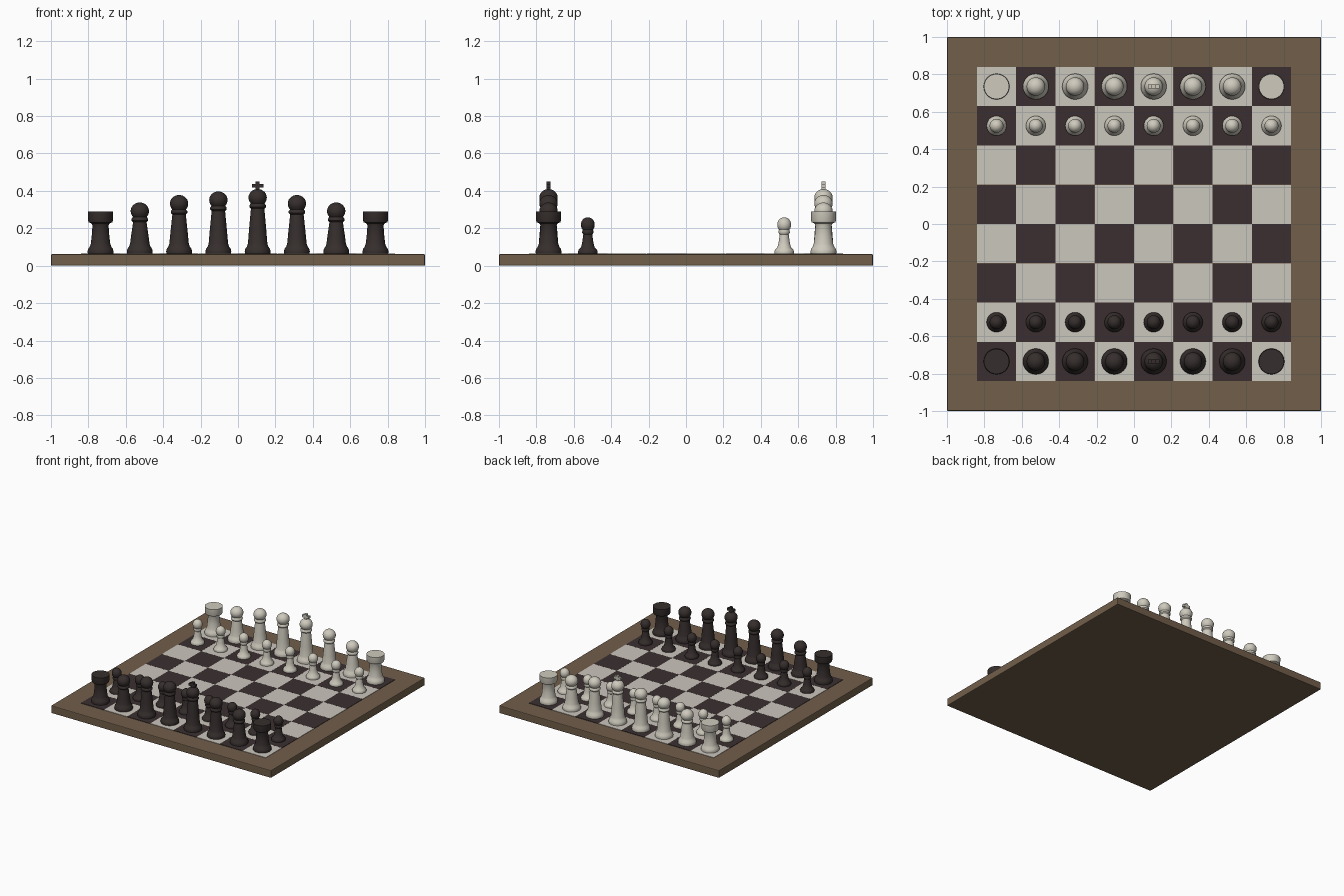
import bpy, bmesh, math

if "Cube" in bpy.data.objects:
    bpy.data.objects.remove(bpy.data.objects["Cube"])

def material(name, rgb):
    m = bpy.data.materials.new(name)
    m.diffuse_color = (*rgb, 1)
    m.use_nodes = True
    m.node_tree.nodes["Principled BSDF"].inputs["Base Color"].default_value = m.diffuse_color
    return m

BROWN = material("brown wood", (0.165, 0.112, 0.068))
LIGHT_SQ = material("light square", (0.60, 0.57, 0.51))
DARK_SQ = material("dark square", (0.043, 0.028, 0.030))
IVORY = material("ivory piece", (0.62, 0.59, 0.51))
EBONY = material("ebony piece", (0.036, 0.027, 0.026))

SQ, TOP = 0.21, 0.065

def finish(name, bm, mat, smooth=False):
    me = bpy.data.meshes.new(name)
    bmesh.ops.recalc_face_normals(bm, faces=bm.faces)
    bm.to_mesh(me)
    bm.free()
    me.materials.append(mat)
    ob = bpy.data.objects.new(name, me)
    bpy.context.collection.objects.link(ob)
    if smooth:
        bpy.context.view_layer.objects.active = ob
        ob.select_set(True)
        bpy.ops.object.shade_smooth_by_angle(angle=math.radians(40))
        ob.select_set(False)
    return ob

def add_box(bm, c, s):
    vs = bmesh.ops.create_cube(bm, size=1)["verts"]
    bmesh.ops.scale(bm, vec=s, verts=vs)
    bmesh.ops.translate(bm, vec=c, verts=vs)

def lathe(bm, profile, n=32):
    # profile: (radius, z) pairs; radius 0 closes to a point
    rings = []
    for r, z in profile:
        if r == 0:
            rings.append([bm.verts.new((0, 0, z))] * n)
        else:
            rings.append([bm.verts.new((r * math.cos(2 * math.pi * k / n),
                                        r * math.sin(2 * math.pi * k / n), z)) for k in range(n)])
    for a, b in zip(rings, rings[1:]):
        for k in range(n):
            q = (k + 1) % n
            bm.faces.new(list(dict.fromkeys((a[k], a[q], b[q], b[k]))))

def ball(r, zc, start, half):
    # rounded head from the angle 'start' up to the pole
    out = [(r * math.cos(a), zc + half * math.sin(a))
           for a in (start + (math.pi / 2 - start) * i / 10 for i in range(10))]
    return out + [(0, zc + half)]

BASE = [(0, TOP), (0.068, TOP), (0.069, 0.078), (0.066, 0.09), (0.057, 0.103), (0.052, 0.118)]

def tall(h):
    # shared shape of knight, bishop, queen and king
    n = h - 0.105
    body = [(0.046, 0.118 + (n - 0.118) * 0.4), (0.036, n),
            (0.044, n + 0.008), (0.044, n + 0.018), (0.037, n + 0.028)]
    return BASE + body + ball(0.049, h - 0.046, -0.6, 0.046)

ROOK = BASE + [(0.047, 0.16), (0.043, 0.215), (0.048, 0.226), (0.063, 0.232),
               (0.066, 0.24), (0.067, 0.289), (0, 0.289)]
PAWN = [(0, TOP), (0.052, TOP), (0.053, 0.075), (0.049, 0.085), (0.036, 0.098),
        (0.029, 0.13), (0.024, 0.167), (0.030, 0.175), (0.030, 0.182)] \
    + ball(0.037, 0.219, -0.7, 0.040)

# board with softened edges
bm = bmesh.new()
add_box(bm, (0, 0, 0.031), (2, 2, 0.062))
bmesh.ops.bevel(bm, geom=bm.edges[:], offset=0.006, segments=2, affect='EDGES', profile=0.5)
finish("board", bm, BROWN)

# squares as thin plates, dark in the front left corner
for par, name, mat in ((0, "dark_squares", DARK_SQ), (1, "light_squares", LIGHT_SQ)):
    bm = bmesh.new()
    for i in range(8):
        for j in range(8):
            if (i + j) % 2 == par:
                add_box(bm, ((i - 3.5) * SQ, (j - 3.5) * SQ, 0.0625), (0.2095, 0.2095, 0.005))
    finish(name, bm, mat)

# pieces, front side dark and back side light
ROW = [("rook", ROOK), ("knight", tall(0.338)), ("bishop", tall(0.378)), ("queen", tall(0.397)),
       ("king", tall(0.41)), ("bishop", tall(0.378)), ("knight", tall(0.338)), ("rook", ROOK)]
for side, tone, mat in ((-1, "dark", EBONY), (1, "light", IVORY)):
    for i, (kind, prof) in enumerate(ROW):
        for what, p, row in ((kind, prof, 3.5), ("pawn", PAWN, 2.5)):
            bm = bmesh.new()
            lathe(bm, p)
            if what == "king":  # cross on the crown
                add_box(bm, (0, 0, 0.425), (0.022, 0.022, 0.05))
                for s in (-1, 1):
                    add_box(bm, (s * 0.021, 0, 0.427), (0.020, 0.022, 0.02))
            ob = finish(f"{tone}_{what}", bm, mat, True)
            ob.location = ((i - 3.5) * SQ, side * row * SQ, 0)
